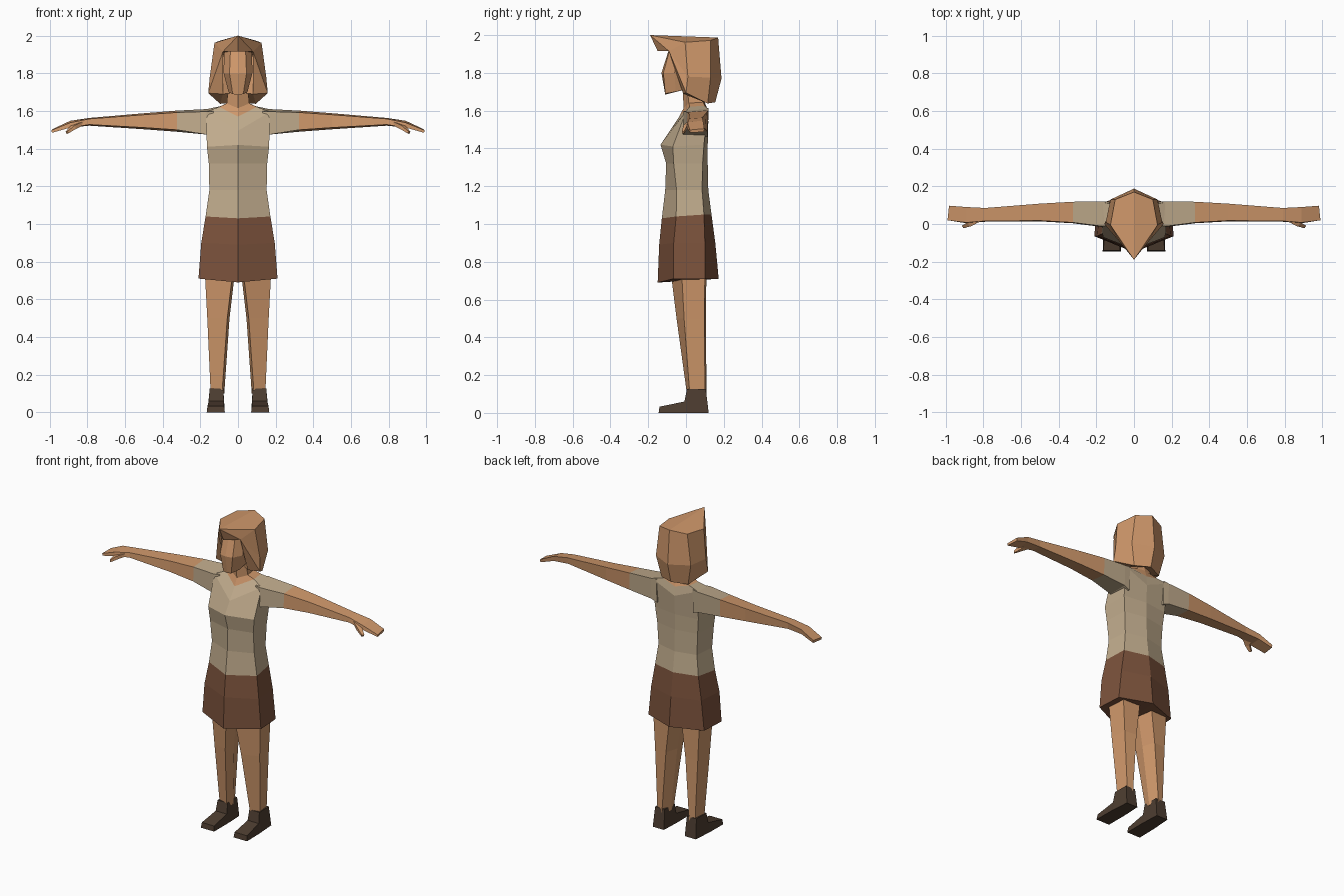
import bpy, bmesh

if "Cube" in bpy.data.objects:
    bpy.data.objects.remove(bpy.data.objects["Cube"])

# Flat colours
def material(name, rgb):
    m = bpy.data.materials.new(name)
    m.diffuse_color = (*rgb, 1)
    m.use_nodes = True
    m.node_tree.nodes["Principled BSDF"].inputs["Base Color"].default_value = m.diffuse_color
    return m

SKIN = material("skin", (0.62, 0.31, 0.145))
SHIRT = material("beige_cloth", (0.53, 0.41, 0.265))
SKIRT = material("brown_cloth", (0.20, 0.085, 0.045))
SHOE = material("dark_leather", (0.075, 0.047, 0.03))


def finish(name, bm, mats, merge=True):
    """Mirror the half in bm across x = 0 and make an object."""
    geom = bm.verts[:] + bm.edges[:] + bm.faces[:]
    copy = bmesh.ops.duplicate(bm, geom=geom)["geom"]
    for v in copy:
        if isinstance(v, bmesh.types.BMVert):
            v.co.x *= -1
    if merge:
        bmesh.ops.remove_doubles(bm, verts=bm.verts[:], dist=0.0005)
    bmesh.ops.recalc_face_normals(bm, faces=bm.faces[:])
    me = bpy.data.meshes.new(name)
    bm.to_mesh(me)
    bm.free()
    for m in mats:
        me.materials.append(m)
    ob = bpy.data.objects.new(name, me)
    bpy.context.collection.objects.link(ob)
    return ob


def loft(name, rows, mats, closed=True, slots=None):
    """Skin between rows of points, cap both ends, mirror. slots = material per band."""
    bm = bmesh.new()
    rings = [[bm.verts.new(p) for p in r] for r in rows]
    n = len(rings[0])
    for i, (a, b) in enumerate(zip(rings, rings[1:])):
        for j in range(n if closed else n - 1):
            k = (j + 1) % n
            f = bm.faces.new((a[j], a[k], b[k], b[j]))
            f.material_index = slots[i] if slots else 0
    for r, s in ((rings[0], 0), (rings[-1], -1)):
        f = bm.faces.new(r)
        f.material_index = slots[s] if slots else 0
    return finish(name, bm, mats, merge=not closed)


def half_row(yf, zf, xs, ysf, zsf, xb, ysb, zsb, yb, zb):
    """Front centre, front side, back side, back centre."""
    return [(0, yf, zf), (xs, ysf, zsf), (xb, ysb, zsb), (0, yb, zb)]


# Skirt: flared six-sided
loft("skirt", [
    half_row(-.15, .69, .21, -.065, .71, .20, .10, .71, .173, .71),
    half_row(-.142, .89, .195, -.065, .90, .18, .10, .90, .155, .90),
    half_row(-.128, 1.03, .172, -.052, 1.04, .155, .095, 1.05, .135, 1.05),
], [SKIRT], closed=False)

# Shirt body, with the bare neckline and neck on the upper bands
loft("torso", [
    half_row(-.128, 1.03, .172, -.052, 1.04, .155, .095, 1.05, .135, 1.05),
    half_row(-.11, 1.18, .152, -.05, 1.18, .138, .085, 1.18, .118, 1.18),
    half_row(-.105, 1.32, .155, -.065, 1.32, .145, .088, 1.32, .115, 1.32),
    half_row(-.135, 1.42, .165, -.07, 1.41, .155, .095, 1.42, .115, 1.42),
    half_row(-.085, 1.495, .17, .0, 1.595, .165, .115, 1.61, .118, 1.54),
    half_row(-.035, 1.57, .10, .02, 1.622, .095, .10, 1.625, .115, 1.60),
    half_row(-.012, 1.615, .06, .015, 1.64, .05, .09, 1.645, .10, 1.645),
    half_row(-.02, 1.74, .05, .005, 1.74, .045, .075, 1.74, .085, 1.74),
], [SHIRT, SKIN], closed=False, slots=[0, 0, 0, 0, 0, 1, 1])


# Arms: four-sided tube from sleeve to flat hand
def arm_ring(x, yf, yb, ztf, ztb, zb, zf):
    return [(x, yf, ztf), (x, yb, ztb), (x, yb - .005, zb), (x, yf - .004, zf)]

sleeve_end = arm_ring(.325, .008, .118, 1.592, 1.602, 1.49, 1.50)
loft("sleeve", [
    arm_ring(.13, -.005, .118, 1.598, 1.615, 1.46, 1.455),
    arm_ring(.168, -.012, .120, 1.597, 1.61, 1.475, 1.475),
    sleeve_end,
], [SHIRT])
loft("arm", [
    sleeve_end,
    arm_ring(.50, .018, .108, 1.58, 1.588, 1.503, 1.512),
    arm_ring(.79, .016, .085, 1.558, 1.563, 1.522, 1.528),
    arm_ring(.89, .008, .09, 1.538, 1.548, 1.516, 1.512),
    [(.99, .02, 1.498), (.982, .097, 1.505), (.98, .095, 1.487), (.988, .02, 1.484)],
], [SKIN])
loft("thumb", [
    [(.82, .012, 1.545), (.87, .03, 1.535), (.87, .03, 1.515), (.82, .016, 1.525)],
    [(.865, -.012, 1.525), (.89, .005, 1.52), (.885, .005, 1.50), (.86, -.01, 1.505)],
    [(.905, -.022, 1.492), (.915, -.01, 1.49), (.91, -.01, 1.478), (.902, -.022, 1.48)],
], [SKIN])


# Legs: five-sided, tapering to the ankle
def leg_ring(z, xi, xo, yf, yo, yb):
    return [(xi + .012, yf, z), (xo, yo, z), (xo - .01, yb, z),
            (xi + .025, yb + .008, z), (xi, (yf + yb) / 2, z)]

loft("leg", [
    leg_ring(.10, .073, .145, .005, .02, .10),
    leg_ring(.50, .045, .163, -.05, -.01, .098),
    leg_ring(.78, .012, .178, -.085, -.025, .10),
], [SKIN])

# Shoes: block heel, ankle and a low sloping toe
loft("shoe", [
    [(.075, .12, 0), (.155, .12, 0), (.148, .105, .126), (.08, .105, .126)],
    [(.07, .0, 0), (.163, .0, 0), (.15, .005, .126), (.078, .005, .126)],
    [(.07, -.008, 0), (.164, -.008, 0), (.155, -.008, .06), (.075, -.008, .06)],
    [(.07, -.145, 0), (.166, -.145, 0), (.162, -.14, .033), (.074, -.14, .033)],
], [SHOE])

# Face: narrow front panel with angled cheeks
loft("face", [
    [(0, -.11, 1.685), (.028, -.11, 1.69), (.05, -.055, 1.70), (.05, .03, 1.72), (0, .03, 1.72)],
    [(0, -.13, 1.80), (.045, -.12, 1.80), (.076, -.06, 1.80), (.07, .03, 1.80), (0, .03, 1.80)],
    [(0, -.09, 1.925), (.04, -.085, 1.925), (.075, -.05, 1.925), (.07, .03, 1.925), (0, .03, 1.925)],
], [SKIN], closed=False)

# Hair: faceted bob with a pointed fringe and an opening for the face
points = dict(
    tip=(0, -.19, 2.0), top=(.125, -.005, 1.962), crown=(.10, .13, 1.972), nape_top=(0, .17, 1.987),
    brow=(0, -.15, 1.915), temple=(.08, -.09, 1.915), lock=(.08, -.015, 1.69),
    side=(.15, .01, 1.78), corner=(.158, .0, 1.695),
    back=(.125, .13, 1.775), nape=(0, .188, 1.77),
    low_back=(.095, .115, 1.638), low_nape=(0, .155, 1.645),
    inner=(0, .03, 1.70), roof=(0, -.05, 1.915), inner_top=(.08, .03, 1.90))
panels = [
    # crown and fringe
    ("tip", "top", "crown", "nape_top"), ("tip", "brow", "temple"), ("tip", "temple", "top"),
    # sides
    ("temple", "lock", "corner"), ("temple", "corner", "side"), ("temple", "side", "top"),
    ("top", "side", "back", "crown"), ("side", "corner", "low_back", "back"),
    # back
    ("crown", "back", "nape", "nape_top"), ("back", "low_back", "low_nape", "nape"),
    # underside
    ("corner", "lock", "low_back"), ("lock", "inner", "low_nape", "low_back"),
    # lining around the face
    ("brow", "roof", "temple"), ("temple", "roof", "inner_top"), ("temple", "inner_top", "lock"),
    ("lock", "inner_top", "inner"), ("roof", "inner", "inner_top")]
bm = bmesh.new()
corners = {k: bm.verts.new(p) for k, p in points.items()}
for panel in panels:
    bm.faces.new([corners[k] for k in panel])
finish("hair", bm, [SKIN])
